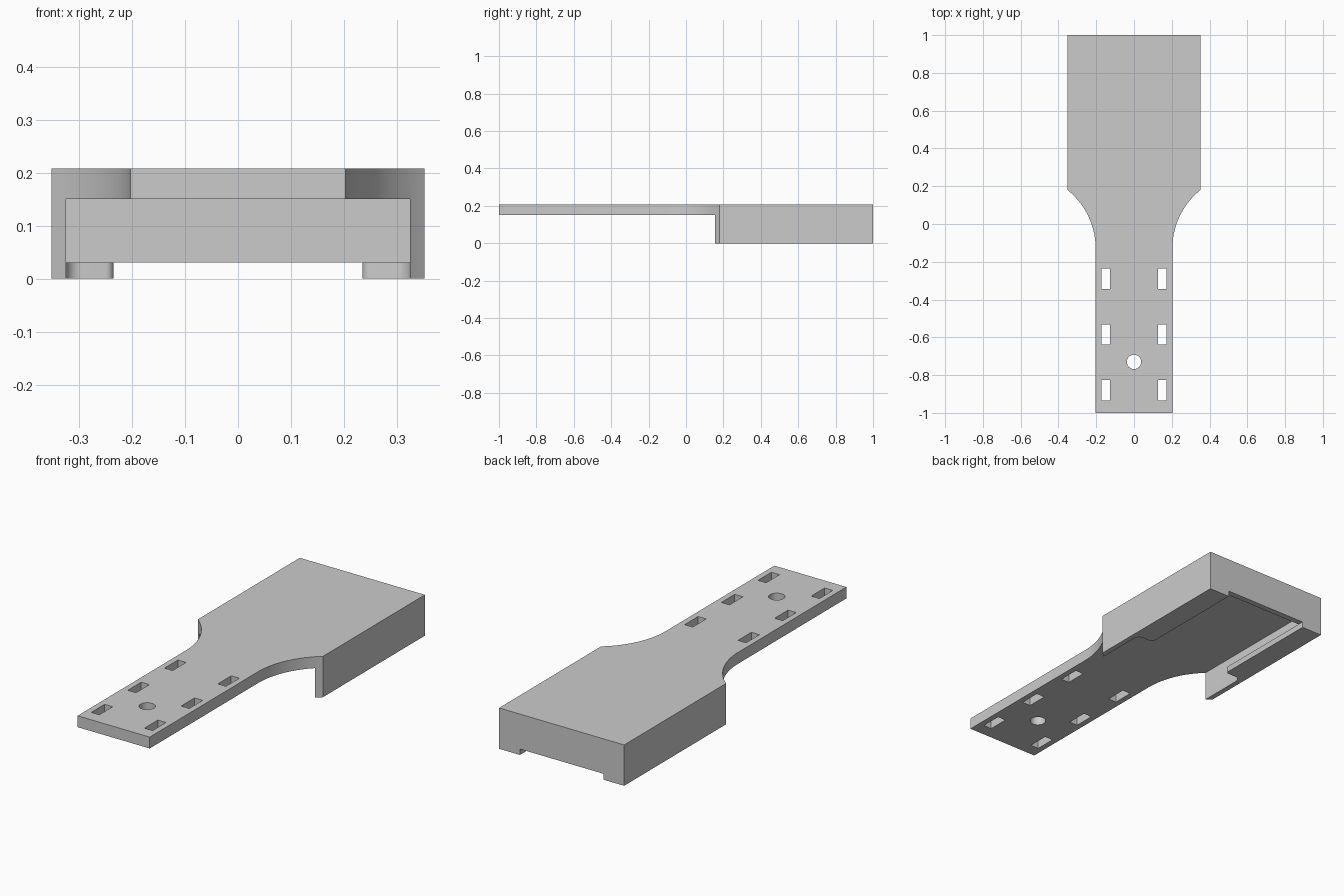
import bpy
import bmesh
from math import cos, sin, pi, asin

cube = bpy.data.objects.get("Cube")
if cube:
    bpy.data.objects.remove(cube, do_unlink=True)

# Main dimensions
HEAD, NECK, TOP, UNDER, LIP = 0.352, 0.203, 0.208, 0.15, 0.03
INNER, SLOT = 0.325, 0.235

grey = bpy.data.materials.new("light_grey")
grey.use_nodes = True
grey.diffuse_color = (0.6, 0.6, 0.6, 1)
grey.node_tree.nodes["Principled BSDF"].inputs["Base Color"].default_value = (0.6, 0.6, 0.6, 1)


def arc(cx, cy, r, start, end, steps):
    return [(cx + r * cos(start + (end - start) * i / steps),
             cy + r * sin(start + (end - start) * i / steps)) for i in range(steps + 1)]


def prism(name, points, z0, z1):
    """Extrude a flat outline from z0 to z1."""
    bm = bmesh.new()
    face = bm.faces.new([bm.verts.new((x, y, z0)) for x, y in points])
    out = bmesh.ops.extrude_face_region(bm, geom=[face])
    for v in out["geom"]:
        if isinstance(v, bmesh.types.BMVert):
            v.co.z = z1
    bmesh.ops.recalc_face_normals(bm, faces=bm.faces)
    mesh = bpy.data.meshes.new(name)
    bm.to_mesh(mesh)
    bm.free()
    mesh.materials.append(grey)
    obj = bpy.data.objects.new(name, mesh)
    bpy.context.collection.objects.link(obj)
    return obj


def mirrored(half):
    return half + [(-x, y) for x, y in reversed(half)]


def rect(x0, x1, y0, y1):
    return [(x0, y0), (x1, y0), (x1, y1), (x0, y1)]


# Body outline: narrow handle flaring through a concave arc into the wide head
radius, flare_y, head_y = 0.397, -0.13, 0.18
sweep = asin((head_y - flare_y) / radius)
flare = arc(NECK + radius, flare_y, radius, pi, pi - sweep, 20)
flare[-1] = (HEAD, head_y)
body = prism("handle_and_housing", mirrored([(NECK, -1)] + flare + [(HEAD, 1)]), 0, TOP)

# Hollow under the head, open at the front
cutters = [prism("chamber_cutter", rect(-INNER, INNER, -1.2, 0.97), LIP, UNDER)]

# Opening between the bottom lips, with rounded lip ends
f, t, lip_y = 0.03, 0.015, 0.42
slot = [(INNER, -1.2)] + arc(INNER - f, lip_y - f, f, 0, pi / 2, 6)
slot += arc(SLOT + t, lip_y + t, t, -pi / 2, -pi, 5) + [(SLOT, 1.2)]
cutters.append(prism("slot_cutter", mirrored(slot), -0.1, LIP))

# Strap slots and round hole in the handle
for y in (-0.29, -0.585, -0.88):
    for x in (-0.15, 0.15):
        cutters.append(prism("strap_cutter", rect(x - 0.023, x + 0.023, y - 0.054, y + 0.054), 0.1, 0.3))
cutters.append(prism("hole_cutter", arc(0, -0.73, 0.038, 0, 2 * pi * 31 / 32, 31), 0.1, 0.3))

bpy.ops.object.select_all(action="DESELECT")
bpy.context.view_layer.objects.active = body
body.select_set(True)
for cutter in cutters:
    mod = body.modifiers.new("cut", "BOOLEAN")
    mod.operation, mod.solver, mod.object = "DIFFERENCE", "EXACT", cutter
    bpy.ops.object.modifier_apply(modifier=mod.name)
    bpy.data.objects.remove(cutter, do_unlink=True)

bpy.ops.object.shade_smooth_by_angle(angle=0.5)
